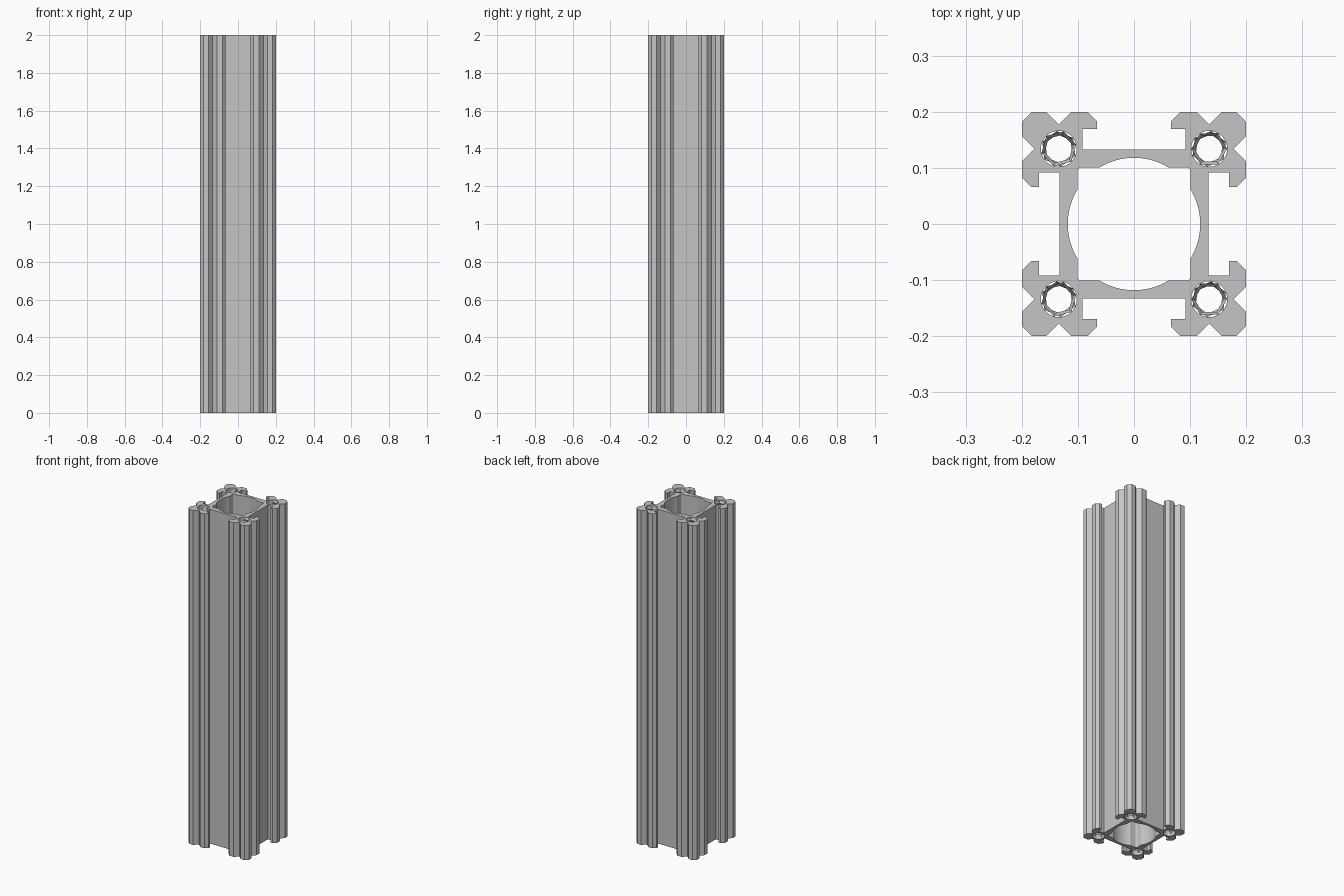
import bpy, bmesh
from math import sin, cos, radians, pi, tau

LENGTH = 2.0
BORE = 0.134          # distance of the screw bores from the centre lines
BORE_RADIUS = 0.032

if "Cube" in bpy.data.objects:
    bpy.data.objects.remove(bpy.data.objects["Cube"])

# Single aluminium material
metal = bpy.data.materials.new("aluminium grey")
metal.use_nodes = True
GREY = (0.56, 0.56, 0.56, 1)
metal.diffuse_color = GREY
metal.node_tree.nodes["Principled BSDF"].inputs["Base Color"].default_value = GREY


def finish(bm, name):
    bmesh.ops.recalc_face_normals(bm, faces=bm.faces)
    mesh = bpy.data.meshes.new(name)
    bm.to_mesh(mesh)
    bm.free()
    mesh.materials.append(metal)
    obj = bpy.data.objects.new(name, mesh)
    bpy.context.collection.objects.link(obj)
    bpy.ops.object.select_all(action="DESELECT")
    bpy.context.view_layer.objects.active = obj
    obj.select_set(True)
    bpy.ops.object.shade_smooth_by_angle(angle=radians(25))
    return obj


def four_turns(points):
    """Repeat a clockwise quarter outline around the centre."""
    loop = []
    for _ in range(4):
        loop += points
        points = [(y, -x) for x, y in points]
    return loop


def circle(cx, cy, radius, count):
    return [(cx + radius * cos(tau * i / count), cy + radius * sin(tau * i / count))
            for i in range(count)]


# Outer outline: half of one slotted corner, mirrored over the diagonal
half = [(0.092, 0.133), (0.092, 0.169), (0.066, 0.169), (0.066, 0.183), (0.083, 0.2),
        (0.111, 0.2), (0.134, 0.177), (0.157, 0.2), (0.182, 0.2)]
outline = four_turns(half + [(y, x) for x, y in reversed(half)])

# Central cavity: rounded square widened by a round bore
side, radius = 0.101, 0.118
arc = [(radius * sin(radians(a)), radius * cos(radians(a)))
       for a in (-31.1 + 62.2 * i / 16 for i in range(17))]
fillet = [(side - 0.008 + 0.008 * sin(pi / 2 * i / 4),
           side - 0.008 + 0.008 * cos(pi / 2 * i / 4)) for i in range(5)]
cavity = four_turns(arc + fillet)

corners = [(sx * BORE, sy * BORE) for sx in (-1, 1) for sy in (-1, 1)]
loops = [outline, cavity] + [circle(x, y, BORE_RADIUS, 32) for x, y in corners]

# Extruded rail
bm = bmesh.new()
edges = []
for loop in loops:
    verts = [bm.verts.new((x, y, 0)) for x, y in loop]
    edges += [bm.edges.new((verts[i - 1], verts[i])) for i in range(len(verts))]
bmesh.ops.triangle_fill(bm, edges=edges, use_beauty=True, normal=(0, 0, 1))
result = bmesh.ops.extrude_face_region(bm, geom=bm.faces[:], use_keep_orig=True)
top = [g for g in result["geom"] if isinstance(g, bmesh.types.BMVert)]
bmesh.ops.translate(bm, verts=top, vec=(0, 0, LENGTH))
finish(bm, "slotted_rail")


# Screw threads in both ends of each bore
def thread(name, cx, cy, z0, turns=14, pitch=0.02, steps=6):
    bm = bmesh.new()
    rows = []
    for i in range(turns * steps + 1):
        a = tau * i / steps + cx * 3 + z0
        z = z0 + pitch * i / steps
        section = ((BORE_RADIUS, 0), (0.026, pitch * 0.45), (BORE_RADIUS, pitch * 0.9))
        rows.append([bm.verts.new((cx + r * cos(a), cy + r * sin(a), z + dz))
                     for r, dz in section])
    for low, high in zip(rows, rows[1:]):
        for k in range(3):
            bm.faces.new((low[k - 1], low[k], high[k], high[k - 1]))
    bm.faces.new(rows[0])
    bm.faces.new(rows[-1])
    finish(bm, name)


for x, y in corners:
    place = ("back" if y > 0 else "front") + ("_left" if x > 0 else "_right")
    thread("bottom_thread_" + place, x, y, 0.001)
    thread("top_thread_" + place, x, y, LENGTH - 0.3)
